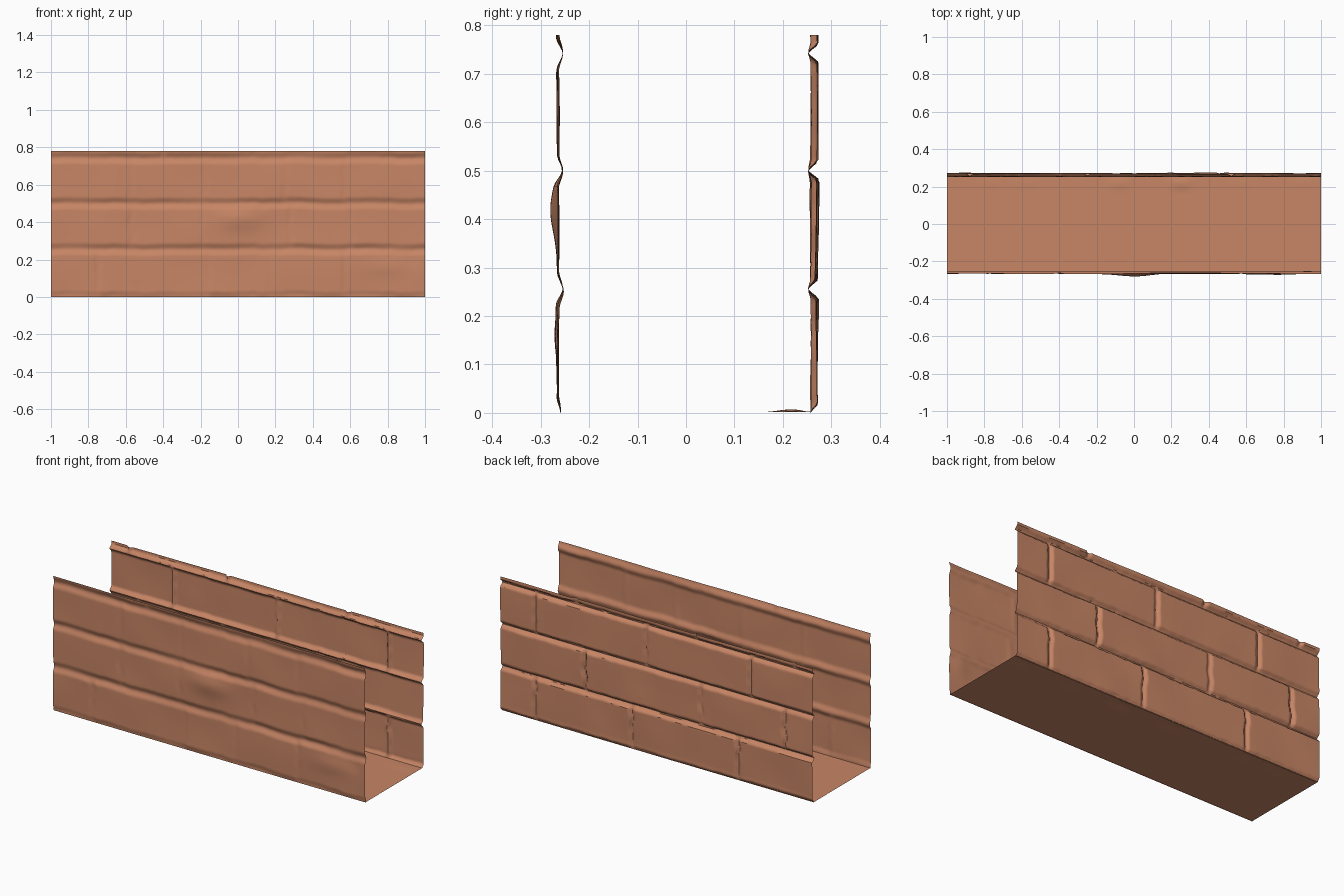
import bpy, bmesh, math, random
from mathutils import Vector, noise

cube = bpy.data.objects.get("Cube")
if cube:
    bpy.data.objects.remove(cube, do_unlink=True)

HEIGHT = 0.78
COURSES = [0.0, 0.255, 0.5, 0.743]      # bottom of each course of blocks

clay = bpy.data.materials.new("terracotta")
clay.use_nodes = True
COLOUR = (0.58, 0.24, 0.133, 1)
clay.diffuse_color = COLOUR
clay.node_tree.nodes["Principled BSDF"].inputs["Base Color"].default_value = COLOUR


def ease(t):
    t = max(0.0, min(1.0, t))
    return t * t * (3 - 2 * t)


def wobble(x, z, scale, seed):
    return noise.noise(Vector((x * scale, z * scale, seed)))


def sheet(name, cols, rows, place, flip=False):
    """Grid of quads whose (u, v) in -1..1 is moved by place."""
    bm = bmesh.new()
    bmesh.ops.create_grid(bm, x_segments=cols, y_segments=rows, size=1)
    for v in bm.verts:
        v.co = place(v.co.x, v.co.y)
    if flip:
        bmesh.ops.reverse_faces(bm, faces=bm.faces)
    mesh = bpy.data.meshes.new(name)
    bm.to_mesh(mesh)
    bm.free()
    mesh.materials.append(clay)
    obj = bpy.data.objects.new(name, mesh)
    bpy.context.collection.objects.link(obj)
    bpy.ops.object.select_all(action="DESELECT")
    obj.select_set(True)
    bpy.context.view_layer.objects.active = obj
    bpy.ops.object.shade_smooth_by_angle(angle=math.radians(40))
    return obj


def block_wall(name, side, joints, seam, bed, gap, head, base, tilt, bumps):
    """Sheet of blocks; seam/bed are widths and depths of the grooves."""
    rng = random.Random(name)
    tilts = [[(rng.uniform(-tilt, tilt), rng.uniform(-tilt, tilt))
              for _ in range(len(row) + 1)] for row in joints]

    def place(u, v):
        x, z = u, (v + 1) / 2 * HEIGHT
        wz = z + 0.006 * wobble(x, 0, 5, side) + 0.003 * wobble(x, 0, 19, side)
        row = max(i for i, c in enumerate(COURSES) if wz >= c or i == 0)
        wx = x + 0.012 * wobble(row, z, 14, side)
        dz = min(abs(wz - c) for c in COURSES)
        dx = min(abs(wx - j) for j in joints[row])
        index = sum(wx > j for j in joints[row])
        tx, tz = tilts[row][index]
        ends = [-1] + joints[row] + [1]
        across = (wx - (ends[index] + ends[index + 1]) / 2)
        up = (wz - COURSES[row]) / 0.25 - 0.5
        groove_z = ease(dz / bed)
        groove_x = ease(dx / seam)
        out = base + gap * groove_z
        out += groove_z * groove_x * (tx * across * 2 + tz * up)
        out -= head * (1 - groove_x) * groove_z
        out += groove_z * 0.005 * wobble(x, z, 4, 3 + side)
        for bx, bz, rx, rz, amount in bumps:
            out += amount * math.exp(-((x - bx) / rx) ** 2 - ((z - bz) / rz) ** 2)
        return Vector((x, side * out, z))

    return sheet(name, 300, 100, place, side > 0)


# Back wall: clearly separated rounded blocks
block_wall("back_wall", 1,
           [[-0.52, 0.16, 0.78], [-0.82, -0.28, 0.46],
            [-0.60, 0.07, 0.78], [-0.88, -0.25, 0.52]],
           seam=0.022, bed=0.022, gap=0.018, head=0.013, base=0.252,
           tilt=0.006, bumps=[(0, 0, 3, 0.02, 0.005)])

# Front wall: worn blocks with faint upright joints
block_wall("front_wall", -1,
           [[-0.75, -0.16, 0.17, 0.57], [-0.57, -0.19, 0.28, 0.60],
            [-0.57, -0.18, 0.25, 0.57], [-0.4, 0.35]],
           seam=0.03, bed=0.035, gap=0.011, head=0.002, base=0.254,
           tilt=0.004, bumps=[(0, 0.42, 0.12, 0.06, 0.013),
                              (0.8, 0.16, 0.14, 0.05, 0.006),
                              (0.93, 0.2, 0.05, 0.06, -0.004),
                              (0, 0, 3, 0.02, 0.005)])


# Floor: almost flat, curling up slightly along the back edge
def floor_place(u, v):
    y = 0.0005 + v * 0.2595
    curl = 0.008 * max(0, wobble(u, 0, 6, 9)) * ease((y - 0.16) / 0.06) * ease((0.26 - y) / 0.04)
    return Vector((u, y, 0.002 + curl))


sheet("floor", 100, 40, floor_place)
